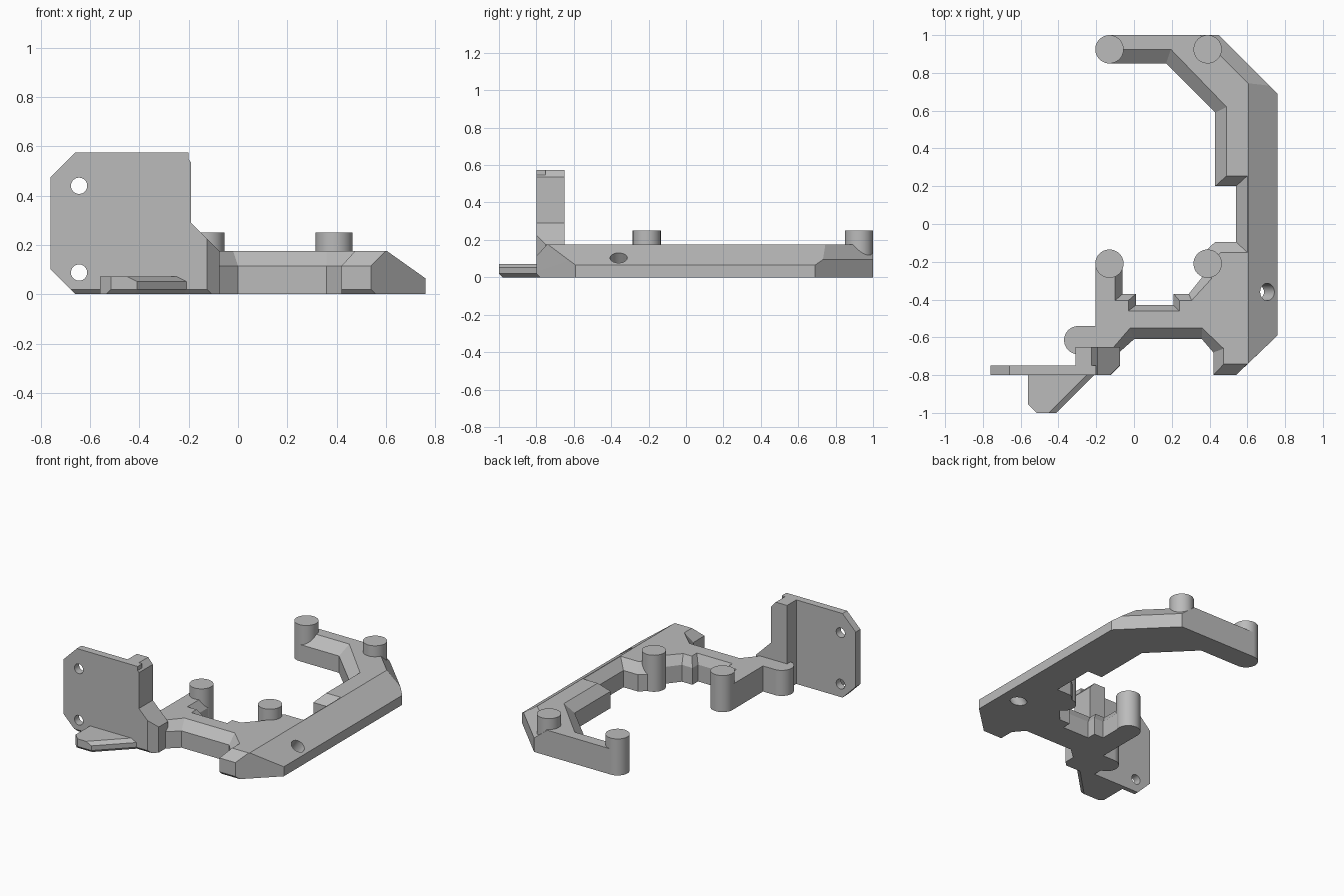
import bpy, bmesh, math
from mathutils import Vector

old = bpy.data.objects.get("Cube")
if old:
    bpy.data.objects.remove(old)

grey = bpy.data.materials.new("plain grey")
grey.use_nodes = True
grey.diffuse_color = (0.5, 0.5, 0.5, 1)
grey.node_tree.nodes["Principled BSDF"].inputs["Base Color"].default_value = (0.5, 0.5, 0.5, 1)


def finish(name, bm, planes=()):
    """Trim a solid with (point, outward normal) planes and make it an object."""
    for point, normal in planes:
        bmesh.ops.bisect_plane(bm, geom=bm.verts[:] + bm.edges[:] + bm.faces[:], dist=1e-5,
                               plane_co=point, plane_no=Vector(normal).normalized(), clear_outer=True)
        bmesh.ops.holes_fill(bm, edges=[e for e in bm.edges if e.is_boundary], sides=0)
    bmesh.ops.recalc_face_normals(bm, faces=bm.faces[:])
    mesh = bpy.data.meshes.new(name)
    bm.to_mesh(mesh)
    bm.free()
    mesh.materials.append(grey)
    obj = bpy.data.objects.new(name, mesh)
    bpy.context.collection.objects.link(obj)
    return obj


def loft(name, rings, planes=()):
    """Skin between matching closed rings and cap both ends."""
    bm = bmesh.new()
    rows = [[bm.verts.new(p) for p in ring] for ring in rings]
    n = len(rows[0])
    for a, b in zip(rows, rows[1:]):
        for i in range(n):
            j = (i + 1) % n
            bm.faces.new((a[i], a[j], b[j], b[i]))
    bm.faces.new(rows[0][::-1])
    bm.faces.new(rows[-1])
    return finish(name, bm, planes)


def upright(name, outline, y0, y1, planes=()):
    """Extrude an x-z outline along y."""
    return loft(name, [[(x, y, z) for x, z in outline] for y in (y0, y1)], planes)


def cylinder(name, start, end, radius):
    a, b = Vector(start), Vector(end)
    bm = bmesh.new()
    bmesh.ops.create_cone(bm, cap_ends=True, segments=48, radius1=radius, radius2=radius,
                          depth=(b - a).length)
    turn = (b - a).to_track_quat('Z', 'Y').to_matrix()
    for v in bm.verts:
        v.co = turn @ v.co + (a + b) / 2
    return finish(name, bm)


def drill(parts, start, end, radius):
    """Bore a round hole through the given parts."""
    cutter = cylinder("hole_cutter", start, end, radius)
    cutter.hide_render = True
    for part in parts:
        mod = part.modifiers.new("hole", 'BOOLEAN')
        mod.operation, mod.solver, mod.object = 'DIFFERENCE', 'EXACT', cutter
        bpy.context.view_layer.update()
        graph = bpy.context.evaluated_depsgraph_get()
        mesh = bpy.data.meshes.new_from_object(part.evaluated_get(graph))
        part.modifiers.clear()
        part.data = mesh
    bpy.data.objects.remove(cutter)


# Main frame: each corner is (lower x, lower y, upper x, upper y)
TOP = 0.175
corners = [
    (.54, -.8, .6, -.742), (.76, -.59, .76, -.59), (.76, .69, .76, .69), (.45, 1, .45, 1),
    (-.13, 1, -.13, 1), (-.13, .85, -.13, .925), (.17, .85, .195, .925), (.43, .59, .49, .62),
    (.43, .2, .49, .255), (.54, .2, .6, .255), (.54, -.095, .6, -.15), (.43, -.095, .46, -.15),
    (.37, -.15, .41, -.2), (.37, -.27, .41, -.29), (.29, -.37, .305, -.405), (.21, -.37, .24, -.405),
    (.21, -.43, .24, -.46), (.01, -.43, -.03, -.46), (.01, -.37, -.03, -.405),
    (-.06, -.37, -.1, -.405), (-.06, -.21, -.1, -.21), (-.205, -.21, -.205, -.21),
    (-.205, -.54, -.205, -.54), (-.295, -.54, -.295, -.54), (-.295, -.69, -.295, -.69),
    (-.09, -.69, -.115, -.66), (0, -.61, -.02, -.55), (.36, -.61, .36, -.55),
    (.42, -.68, .475, -.66), (.42, -.8, .475, -.742)]
foot_bevel = ((0, -.8, .02), (0, -1, -1))
frame = loft("frame",
             [[(c[0], c[1], 0) for c in corners],
              [(c[0], c[1], .115) for c in corners],
              [(c[2], c[3], TOP) for c in corners]],
             [((.605, 0, TOP), (.11, 0, .155)),
              ((.45, 1, .095), (.8, .8, 1)),
              foot_bevel])

# Upright plate, its thick rib, and the low front tab
plate = upright("upright_plate",
                [(-.66, 0), (-.2, 0), (-.2, .575), (-.66, .575), (-.76, .475), (-.76, .1)],
                -.8, -.75, [foot_bevel])
rib = upright("upright_rib",
              [(-.31, 0), (-.075, 0), (-.075, TOP), (-.19, .29), (-.19, .535),
               (-.225, .575), (-.31, .575)],
              -.8, -.65, [foot_bevel, ((-.125, -.8, 0), (1, -1, 0))])
tab_outline = [(-.56, -.78), (-.56, -.955), (-.515, -1), (-.41, -1), (-.19, -.78)]
tab = loft("front_tab", [[(x, y, z) for x, y in tab_outline] for z in (0, .072)],
           [((0, -1, .02), (0, -1, -1)),
            ((-.41, -1, .02), (.7, -.7, -1)),
            ((-.41, -1, .052), (.5, -.5, 1))])

# Bosses with bored centres
BORE = 0.045
bosses = [("back_right_boss", -.13, .925, .25), ("back_left_boss", .39, .925, .25),
          ("middle_right_boss", -.13, -.21, .25), ("middle_left_boss", .39, -.21, .25),
          ("low_boss", -.295, -.615, TOP)]
rounds = []
for name, x, y, top in bosses:
    boss = cylinder(name, (x, y, 0), (x, y, top), .075)
    rounds.append(boss)
    parts = [frame, boss] + ([rib] if name == "low_boss" else [])
    drill(parts, (x, y, -.1), (x, y, top + .01), BORE)

# Counterbored screw holes and tilted holes on the sloping side
for y in (.655, -.55):
    drill([frame], (.68, y, -.1), (.68, y, .3), .038)
    drill([frame], (.68, y, .06), (.68, y, .3), .063)
for y in (.48, -.36):
    axis = Vector((.11, 0, .155)).normalized()
    mid = Vector((.705, y, .103))
    drill([frame], mid - axis * .3, mid + axis * .2, .046)

# Small frame holes, tab hole and plate holes
for x in (-.02, .235):
    drill([frame], (x, -.445, -.1), (x, -.445, .3), .022)
drill([tab], (-.5, -.9, -.1), (-.5, -.9, .2), .033)
for z in (.088, .44):
    drill([plate], (-.645, -.9, z), (-.645, -.6, z), .033)

# Smooth the round walls while keeping edges sharp
bpy.ops.object.select_all(action='DESELECT')
for part in [frame, plate, rib, tab] + rounds:
    part.select_set(True)
bpy.context.view_layer.objects.active = frame
bpy.ops.object.shade_smooth_by_angle(angle=math.radians(20))
